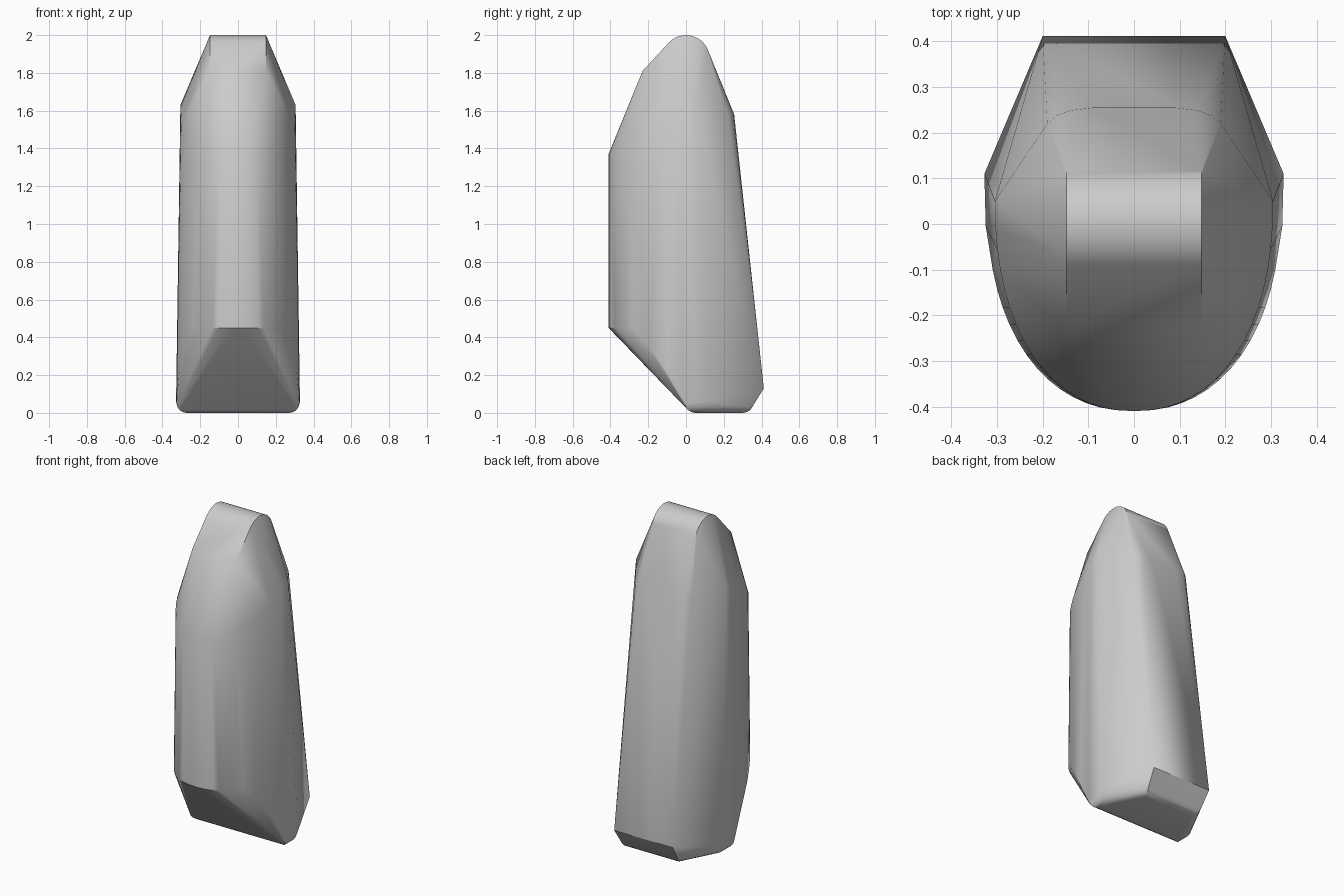
import bpy, bmesh, math

old = bpy.data.objects.get("Cube")
if old:
    bpy.data.objects.remove(old)

grey = bpy.data.materials.new("plain grey")
grey.use_nodes = True
colour = (0.6, 0.6, 0.6, 1)
grey.diffuse_color = colour
grey.node_tree.nodes["Principled BSDF"].inputs["Base Color"].default_value = colour

points = []


def pair(x, y, z):
    """Add a point and its mirror image."""
    points.extend([(x, y, z), (-x, y, z)])


# Rounded crest running across the top
for i in range(13):
    a = math.radians(20 + 115 * i / 12)
    pair(0.148, 0.125 * math.cos(a), 1.875 + 0.125 * math.sin(a))
pair(0.148, -0.23, 1.81)

# Bowed front, cut on a slant above and below
for i in range(17):
    a = math.pi / 2 * i / 16
    s, c = math.sin(a) ** 0.9, math.cos(a) ** 0.9
    y = 0.05 - 0.46 * c
    pair(0.305 * s, y, 1.63 - 0.26 * c)
    low = 0.45 if y < -0.28 else 0.05 + 0.4 * (0.05 - y) / 0.33
    pair(0.322 * s, y, low)

# Upper back edge with soft corners
for x, y, z in [(0.09, 0.255, 1.58), (0.14, 0.249, 1.59),
                (0.17, 0.237, 1.59), (0.19, 0.22, 1.59)]:
    pair(x, y, z)

# Lower back edge and side corners
pair(0.2, 0.412, 0.13)
pair(0.328, 0.11, 0.06)
pair(0.325, 0, 0.05)

# Rounded foot
for i in range(5):
    a = math.pi / 2 * i / 4
    out, up = 0.055 * math.sin(a), 0.05 * (1 - math.cos(a))
    pair(0.27 + out, 0.05 - out, up)
    pair(0.27 + out, 0.1, up)
    pair(0.165 + 0.5 * out, 0.3 + out, up)

# Shell wrapped around the guide points
bm = bmesh.new()
for p in points:
    bm.verts.new(p)
bmesh.ops.remove_doubles(bm, verts=bm.verts[:], dist=0.001)
hull = bmesh.ops.convex_hull(bm, input=bm.verts[:])
spare = {v for v in hull["geom_interior"] + hull["geom_unused"]
         if isinstance(v, bmesh.types.BMVert)}
bmesh.ops.delete(bm, geom=list(spare), context="VERTS")
bmesh.ops.dissolve_limit(bm, angle_limit=math.radians(0.5),
                         verts=bm.verts[:], edges=bm.edges[:])
bmesh.ops.recalc_face_normals(bm, faces=bm.faces[:])
mesh = bpy.data.meshes.new("body")
bm.to_mesh(mesh)
bm.free()
mesh.materials.append(grey)
body = bpy.data.objects.new("body", mesh)
bpy.context.collection.objects.link(body)

bpy.ops.object.select_all(action="DESELECT")
body.select_set(True)
bpy.context.view_layer.objects.active = body
bpy.ops.object.shade_smooth_by_angle(angle=math.radians(30))
